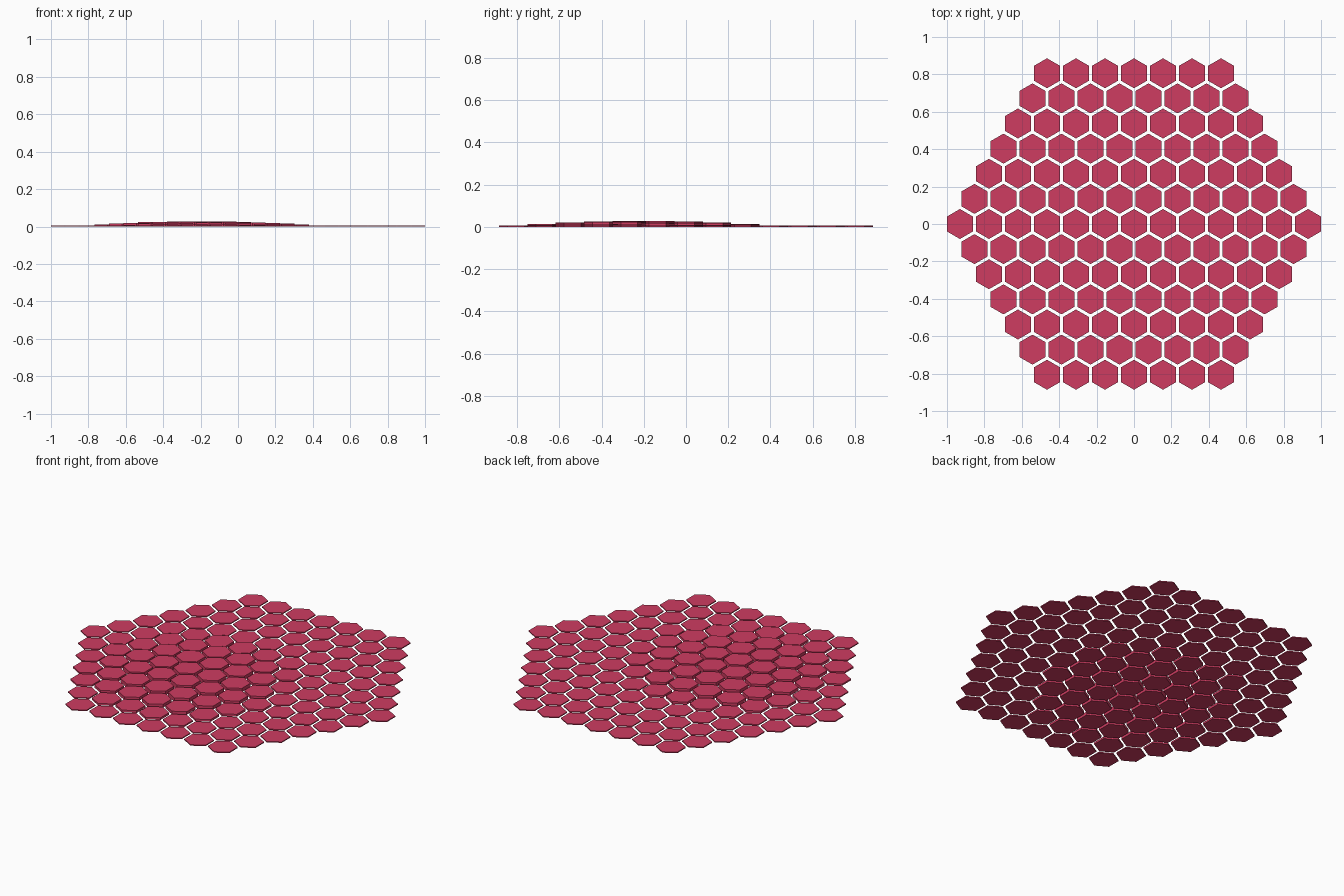
import bpy, bmesh, math

if "Cube" in bpy.data.objects:
    bpy.data.objects.remove(bpy.data.objects["Cube"])

RINGS = 6            # rings of tiles round the middle one
RADIUS = 0.08        # tile corner radius
PITCH = 0.1551       # distance between tile centres
BASE = 0.006         # thickness of the flat tiles
PEAK = 0.028         # height at the top of the swell
CENTRE = (-0.2, -0.2)
SPREAD = 0.66

red = bpy.data.materials.new("raspberry red")
red.diffuse_color = (0.62, 0.045, 0.12, 1)
red.use_nodes = True
red.node_tree.nodes["Principled BSDF"].inputs["Base Color"].default_value = red.diffuse_color


def tile_height(x, y):
    """Shallow dome, off centre, that sinks into the flat tiles."""
    d = math.hypot(x - CENTRE[0], y - CENTRE[1])
    return max(BASE, PEAK * (1 - (d / SPREAD) ** 2))


def add_tile(bm, x, y, h):
    """Pointed-top hexagonal prism standing on z = 0."""
    angles = [math.radians(30 + 60 * i) for i in range(6)]
    ring = [(x + RADIUS * math.cos(a), y + RADIUS * math.sin(a)) for a in angles]
    low = [bm.verts.new((px, py, 0)) for px, py in ring]
    high = [bm.verts.new((px, py, h)) for px, py in ring]
    bm.faces.new(high)
    bm.faces.new(low[::-1])
    for i in range(6):
        j = (i + 1) % 6
        bm.faces.new((low[i], low[j], high[j], high[i]))


# One object for each row of tiles
for row in range(-RINGS, RINGS + 1):
    count = 2 * RINGS + 1 - abs(row)
    bm = bmesh.new()
    y = row * PITCH * math.sqrt(3) / 2
    for i in range(count):
        x = (i - (count - 1) / 2) * PITCH
        add_tile(bm, x, y, tile_height(x, y))
    mesh = bpy.data.meshes.new("tile_row")
    bm.to_mesh(mesh)
    bm.free()
    mesh.materials.append(red)
    bpy.context.collection.objects.link(
        bpy.data.objects.new(f"tile_row_{row + RINGS + 1}", mesh))
